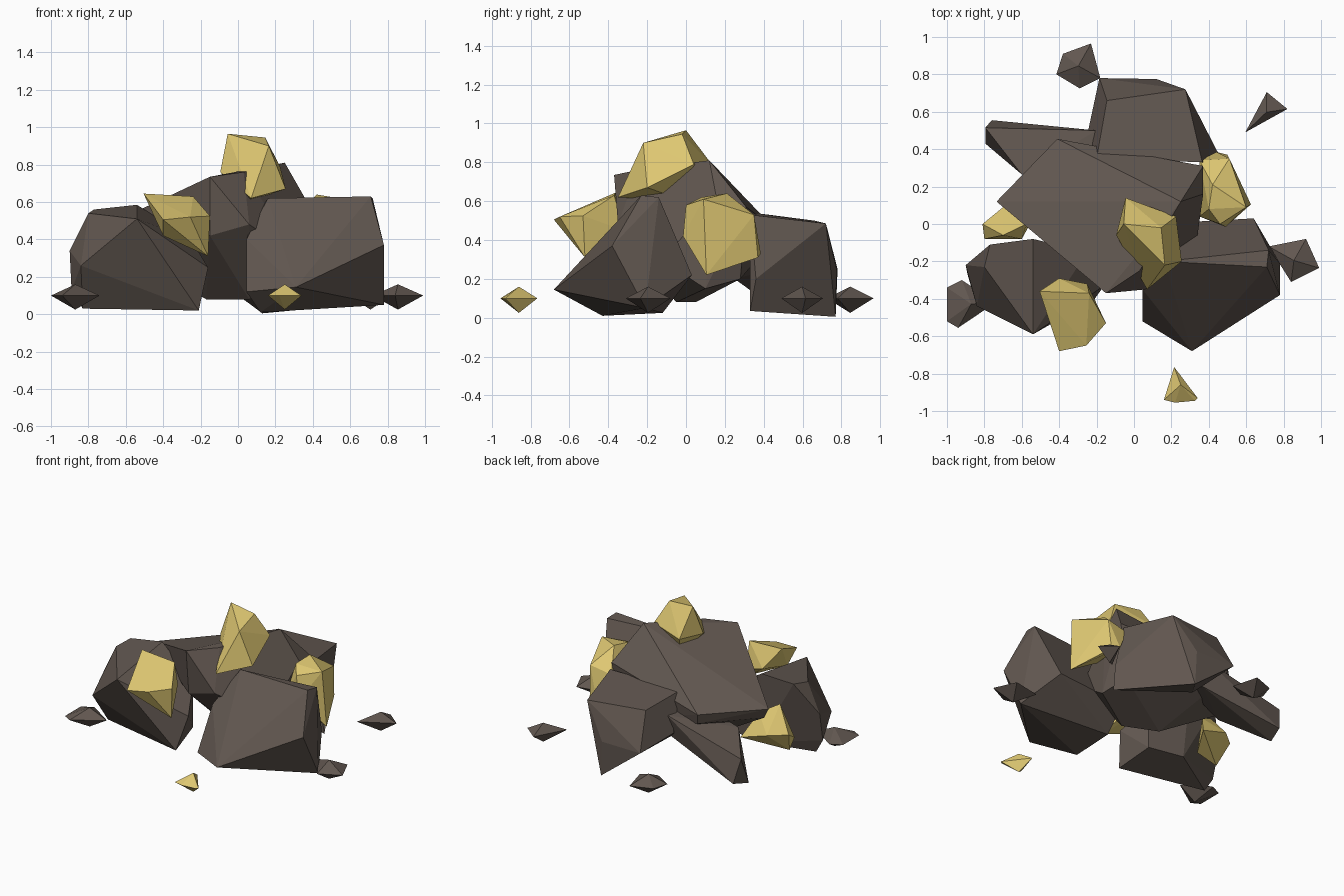
import bpy
import bmesh
from mathutils import Vector

cube = bpy.data.objects.get("Cube")
if cube:
    bpy.data.objects.remove(cube, do_unlink=True)


def make_material(name, colour):
    material = bpy.data.materials.new(name)
    material.use_nodes = True
    material.diffuse_color = (*colour, 1)
    shader = material.node_tree.nodes["Principled BSDF"]
    shader.inputs["Base Color"].default_value = (*colour, 1)
    shader.inputs["Roughness"].default_value = .9
    return material


stone = make_material("dark_stone", (.12, .095, .08))
gold = make_material("pale_gold", (.74, .58, .17))


def chunk(name, material, corners):
    """Faceted chunk: the convex hull of its corner points."""
    bm = bmesh.new()
    for corner in corners:
        bm.verts.new(corner)
    hull = bmesh.ops.convex_hull(bm, input=bm.verts[:])
    unused = {g for g in hull["geom_interior"] + hull["geom_unused"]
              if isinstance(g, bmesh.types.BMVert)}
    bmesh.ops.delete(bm, geom=list(unused), context='VERTS')
    bmesh.ops.dissolve_limit(bm, angle_limit=.06, verts=bm.verts[:], edges=bm.edges[:])
    bmesh.ops.recalc_face_normals(bm, faces=bm.faces[:])
    mesh = bpy.data.meshes.new(name)
    bm.to_mesh(mesh)
    bm.free()
    mesh.materials.append(material)
    obj = bpy.data.objects.new(name, mesh)
    bpy.context.collection.objects.link(obj)
    return obj


def pebble(name, material, outline, middle=.1, top=.16, bottom=.025):
    """Small double pyramid over a plan outline."""
    ring = [Vector((x, y, middle)) for x, y in outline]
    x, y = ((min(axis) + max(axis)) / 2 for axis in zip(*outline))
    tips = [Vector((x, y, z)) for z in (top, bottom)]
    chunk(name, material, ring + tips)


# Large boulders
chunk("central_slab", stone, [
    (-.15, -.37, .735), (.03, -.25, .76), (.25, .12, .81), (.37, .31, .57),
    (.37, .16, .6), (-.41, .455, .46), (-.735, .12, .46), (-.15, -.34, .42),
    (.06, -.35, .48), (-.17, .05, .08), (.06, -.05, .08), (-.7, .12, .39),
    (-.4, .44, .39), (.33, -.13, .3), (.35, .1, .15), (.3, .28, .2)])

chunk("front_left_boulder", stone, [
    (.16, -.2, .62), (.71, -.23, .63), (.72, -.14, .62), (.07, -.19, .48),
    (.045, -.35, .4), (.045, -.52, .12), (.31, -.68, .145), (.78, -.38, .37),
    (.78, -.21, .05), (.64, .03, .22), (.12, -.43, .01),
    (.12, -.12, .025), (.1, 0, .2)])

chunk("front_right_boulder", stone, [
    (-.9, -.22, .34), (-.77, -.11, .56), (-.8, -.23, .54), (-.54, -.08, .585),
    (-.54, -.59, .51), (-.84, -.44, .26), (-.89, -.27, .13), (-.83, -.28, .03),
    (-.21, -.4, .02), (-.16, -.33, .25), (-.25, -.15, .4),
    (-.5, -.1, .08), (-.25, -.15, .08)])

chunk("back_boulder", stone, [
    (-.145, .66, .5), (.275, .72, .485), (.365, .33, .53), (-.2, .35, .54),
    (-.245, .5, .3), (-.185, .78, .25), (.12, .775, .25), (.46, .36, .2),
    (.45, .33, .035), (.13, .77, .005), (-.2, .35, .25)])

chunk("side_spur", stone, [
    (-.76, .555, .1), (-.795, .515, .27), (-.795, .43, .07), (-.6, .265, .35),
    (-.5, .25, .2), (-.2, .5, .42), (-.2, .45, .25), (-.2, .2, .42)])

# Gold nuggets set into the boulders
chunk("top_nugget", gold, [
    (-.055, 0, .965), (.145, -.02, .945), (.165, -.22, .9),
    (.07, -.35, .62), (.255, -.2, .67), (-.095, -.06, .76), (-.045, .14, .78),
    (.225, .04, .79), (.05, 0, .6)])

chunk("front_nugget", gold, [
    (-.505, -.36, .645), (-.24, -.37, .63), (-.4, -.68, .505), (-.255, -.65, .52),
    (-.15, -.53, .525), (-.16, -.52, .31), (-.4, -.57, .42), (-.4, -.29, .5),
    (-.25, -.32, .45)])

chunk("left_nugget", gold, [
    (.42, .21, .64), (.4, .08, .62), (.46, 0, .58), (.49, -.015, .42),
    (.6, .09, .61), (.625, .105, .22), (.51, .35, .53), (.5, .37, .31),
    (.44, .385, .33), (.35, .34, .5), (.35, .04, .4)])

chunk("right_nugget", gold, [
    (-.7, -.06, .42), (-.81, 0, .25), (-.8, -.08, .2), (-.7, .09, .25),
    (-.5, .1, .19), (-.575, 0, .35), (-.76, -.08, .1), (-.6, -.08, .14)])

# Loose pebbles on the ground
pebble("gold_pebble", gold, [
    (.215, -.765), (.16, -.94), (.22, -.955), (.325, -.945), (.34, -.93)])
pebble("back_pebble", stone, [
    (-.38, .91), (-.23, .965), (-.18, .78), (-.29, .725), (-.415, .8)])
pebble("back_left_pebble", stone, [(.71, .705), (.82, .615), (.595, .49)])
pebble("left_pebble", stone, [(.72, -.12), (.92, -.08), (.99, -.235), (.84, -.31)])
pebble("right_pebble", stone, [
    (-1, -.34), (-.92, -.3), (-.74, -.42), (-.94, -.555), (-1, -.52)])
